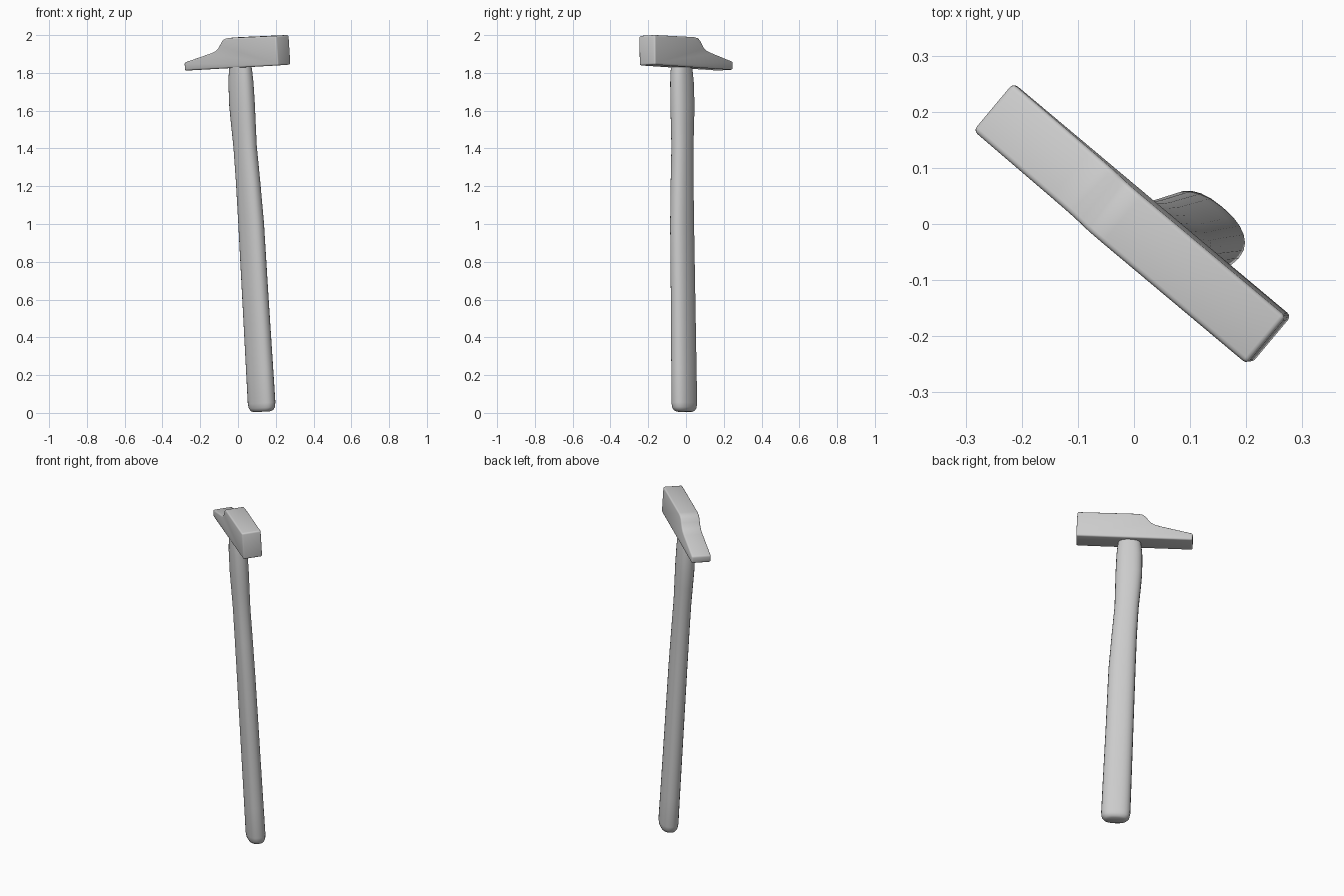
import bpy, bmesh, math
from mathutils import Matrix, Vector

if "Cube" in bpy.data.objects:
    bpy.data.objects.remove(bpy.data.objects["Cube"])

# Shared tool frame: u along the head, v across it, w up the handle (slightly leaning)
w = Vector((-0.043, -0.047, 1)).normalized()
u = Vector((1, 0, 0.043)).normalized()
v = w.cross(u).normalized()
FRAME = (Matrix.Translation((0, 0, 1.828)) @ Matrix.Rotation(math.radians(-40), 4, 'Z')
         @ Matrix((u, v, w)).transposed().to_4x4())


def make_object(name, bm, angle):
    bmesh.ops.recalc_face_normals(bm, faces=bm.faces)
    mesh = bpy.data.meshes.new(name)
    bm.to_mesh(mesh)
    bm.free()
    mesh.transform(FRAME)
    ob = bpy.data.objects.new(name, mesh)
    bpy.context.collection.objects.link(ob)
    bpy.ops.object.select_all(action='DESELECT')
    ob.select_set(True)
    bpy.context.view_layer.objects.active = ob
    bpy.ops.object.shade_smooth_by_angle(angle=math.radians(angle))
    return ob


# Hammer head: side profile extruded across its width, edges softened
profile = [(-0.325, 0.0), (0.321, 0.0), (0.321, 0.157), (-0.015, 0.16), (-0.04, 0.156),
           (-0.057, 0.145), (-0.072, 0.126), (-0.088, 0.107), (-0.108, 0.094),
           (-0.14, 0.084), (-0.325, 0.043)]
HALF = 0.055
bm = bmesh.new()
face = bm.faces.new([bm.verts.new((x, -HALF, z)) for x, z in profile])
side = bmesh.ops.extrude_face_region(bm, geom=[face])
bmesh.ops.translate(bm, vec=(0, 2 * HALF, 0),
                    verts=[g for g in side['geom'] if isinstance(g, bmesh.types.BMVert)])
bmesh.ops.recalc_face_normals(bm, faces=bm.faces)
sharp = [e for e in bm.edges if e.calc_face_angle(0) > math.radians(40)]
bmesh.ops.bevel(bm, geom=sharp, offset=0.009, segments=3, profile=0.5, affect='EDGES')
make_object("hammer_head", bm, 40)

# Handle: oval rings (height, u offset, half length, half width) lofted upward
rings = [(-1.826, 0.025, 0.050, 0.028), (-1.820, 0.025, 0.066, 0.040),
         (-1.805, 0.025, 0.077, 0.048), (-1.78, 0.025, 0.081, 0.051),
         (-1.60, 0.026, 0.080, 0.050), (-1.22, 0.028, 0.077, 0.049),
         (-0.83, 0.031, 0.075, 0.048), (-0.60, 0.028, 0.070, 0.047),
         (-0.42, 0.023, 0.067, 0.046), (-0.30, 0.021, 0.071, 0.048),
         (-0.20, 0.020, 0.074, 0.050), (-0.08, 0.022, 0.072, 0.049),
         (-0.02, 0.024, 0.067, 0.046), (0.01, 0.025, 0.062, 0.044),
         (0.08, 0.025, 0.060, 0.042)]
SIDES = 24


def power(t):
    return math.copysign(abs(t) ** 0.85, t)


bm = bmesh.new()
loops = []
for z, off, a, b in rings:
    angles = [2 * math.pi * i / SIDES for i in range(SIDES)]
    loops.append([bm.verts.new((off + a * power(math.cos(t)), -0.01 + b * power(math.sin(t)), z))
                  for t in angles])
for lo, hi in zip(loops, loops[1:]):
    for i in range(SIDES):
        j = (i + 1) % SIDES
        bm.faces.new((lo[i], lo[j], hi[j], hi[i]))
bm.faces.new(loops[0])
bm.faces.new(loops[-1])
make_object("handle", bm, 50)
